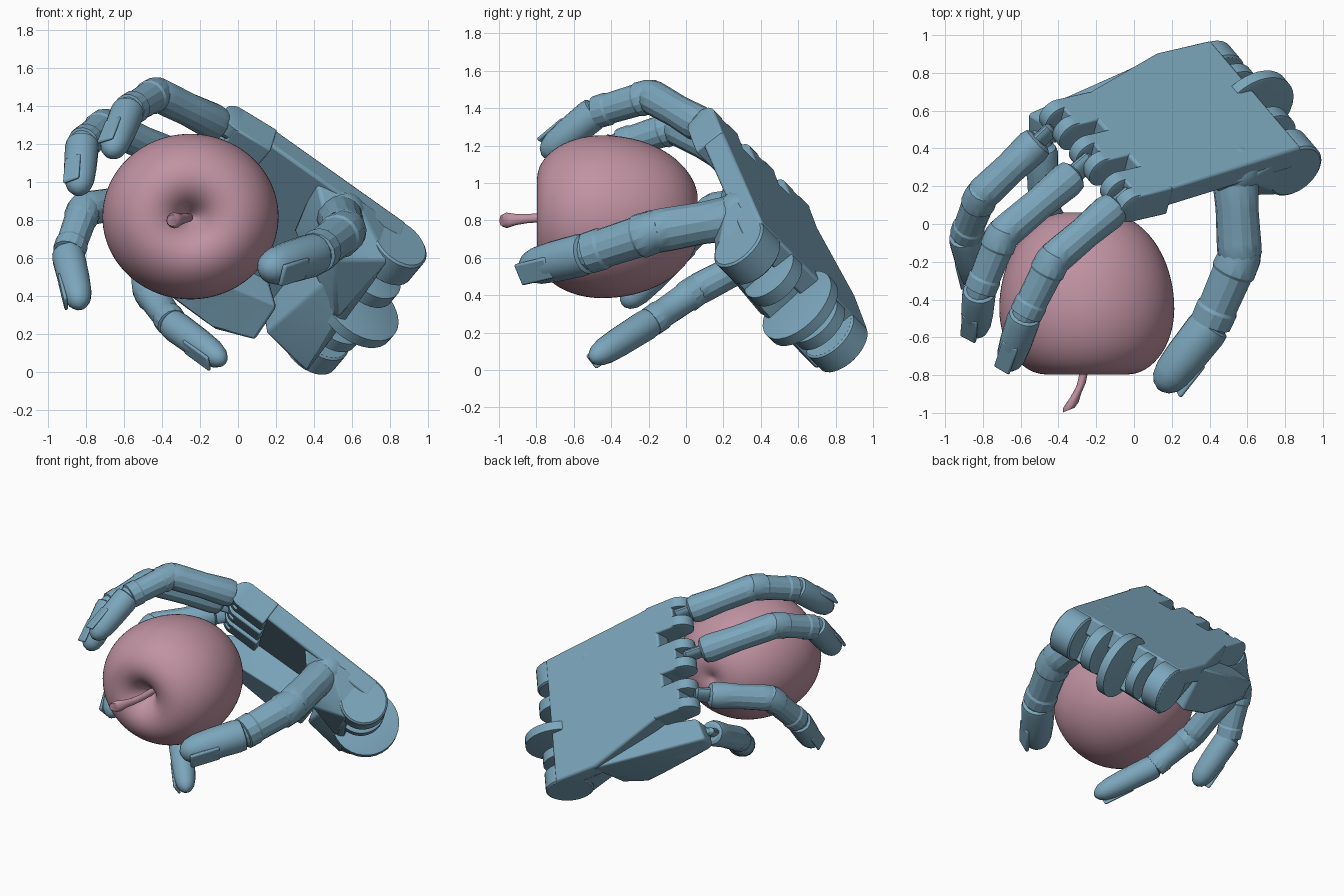
import bpy, bmesh, math
from mathutils import Vector as V, Matrix

if "Cube" in bpy.data.objects:
    bpy.data.objects.remove(bpy.data.objects["Cube"])


def material(name, col):
    m = bpy.data.materials.new(name)
    m.diffuse_color = (*col, 1)
    m.use_nodes = True
    m.node_tree.nodes["Principled BSDF"].inputs["Base Color"].default_value = m.diffuse_color
    return m


BLUE = material("steel_blue", (0.2, 0.38, 0.5))
PINK = material("dusty_pink", (0.53, 0.29, 0.36))


def finish(name, bm, mat, angle=35, bevel=0, subsurf=0):
    bmesh.ops.recalc_face_normals(bm, faces=bm.faces)
    me = bpy.data.meshes.new(name)
    bm.to_mesh(me)
    bm.free()
    ob = bpy.data.objects.new(name, me)
    bpy.context.collection.objects.link(ob)
    me.materials.append(mat)
    bpy.ops.object.select_all(action='DESELECT')
    ob.select_set(True)
    bpy.context.view_layer.objects.active = ob
    bpy.ops.object.shade_smooth_by_angle(angle=math.radians(angle))
    if bevel:
        b = ob.modifiers.new("bevel", 'BEVEL')
        b.width, b.segments, b.limit_method = bevel, 2, 'ANGLE'
    if subsurf:
        ob.modifiers.new("smooth", 'SUBSURF').levels = subsurf
    return ob


def skin(bm, rings):
    """Join rings of points into a closed skin."""
    rows = [[bm.verts.new(p) for p in r] for r in rings]
    n = len(rows[0])
    for a, b in zip(rows, rows[1:]):
        for i in range(n):
            bm.faces.new((a[i], a[(i + 1) % n], b[(i + 1) % n], b[i]))
    bm.faces.new(rows[0])
    bm.faces.new(rows[-1])


def tube(bm, p, q, up, profile, wide=1.0, n=18):
    """Round section from p to q; profile = (fraction, radius)."""
    d = q - p
    up = (up - d.normalized() * up.dot(d.normalized())).normalized()
    side = d.normalized().cross(up)
    skin(bm, [[p + d * t + (side * wide * math.cos(k * math.tau / n) + up * math.sin(k * math.tau / n)) * r
               for k in range(n)] for t, r in profile])
    return up, side


# Palm frame: a = knuckles to wrist, b = index to little side, c = out of the back
O = V((0, 0.2, 1.33))
E1 = V((0.837, 0.194, -0.511)).normalized()
E2 = V((-0.553, 0.596, -0.585))
E2 = (E2 - E1 * E2.dot(E1)).normalized()
N = E1.cross(E2).normalized()


def P(a, b, c):
    return O + E1 * a + E2 * b + N * c


def hull(name, pts, bevel=0.015):
    bm = bmesh.new()
    vs = [bm.verts.new(P(*p)) for p in pts]
    r = bmesh.ops.convex_hull(bm, input=vs)
    bmesh.ops.delete(bm, geom=[g for g in r["geom_interior"] if isinstance(g, bmesh.types.BMVert)], context='VERTS')
    bmesh.ops.dissolve_limit(bm, angle_limit=0.02, verts=bm.verts, edges=bm.edges)
    return finish(name, bm, BLUE, 30, bevel)


def slab(outline, top, bottom):
    return [(a, b, c) for a, b in outline for c in (top, bottom)]


def disc(name, a, c, b0, b1, r):
    bm = bmesh.new()
    tube(bm, P(a, b0, c), P(a, b1, c), N, [(0, r - 0.012), (0.06, r), (0.94, r), (1, r - 0.012)], n=32)
    return finish(name, bm, BLUE)


# Palm
hull("palm_plate", slab([(0.12, -0.08), (1.06, 0.0), (1.06, 0.94), (0.72, 0.94), (0.61, 0.74), (0.1, 0.74)], 0, -0.13))
hull("wrist_block", [(0.72, 0.5, -0.1), (0.72, 0.94, -0.02), (1.0, 0.02, 0), (1.0, 0.93, 0), (1.08, 0.93, -0.35),
                     (0.9, 0.05, -0.28), (1.04, 0.05, -0.33), (0.78, 0.86, -0.33), (1.02, 0.5, -0.36)])
hull("thumb_mound", [(0.5, -0.02, -0.1), (0.58, 0.32, -0.15), (0.66, 0.06, -0.28), (0.79, 0.17, -0.38),
                     (1.04, 0.02, -0.33), (1.02, 0.52, -0.37), (0.95, 0.0, -0.05), (0.72, -0.05, -0.1)])
hull("little_metacarpal", [(0.76, 0.94, -0.02), (0.61, 0.72, -0.02), (0.74, 0.7, -0.3), (0.75, 0.92, -0.36),
                           (0.55, 0.98, -0.38), (-0.02, 0.78, -0.19), (-0.05, 0.93, -0.22),
                           (-0.02, 0.8, -0.34), (-0.02, 0.93, -0.36), (0.1, 0.98, -0.3)])

# Knuckle lobes at the front of the palm
for i, b in enumerate((0.03, 0.35, 0.66)):
    hull(f"knuckle_arm_{i}", slab([(0.2, b - 0.11), (0.2, b + 0.11), (-0.02, b + 0.11), (-0.02, b - 0.11)], 0.0, -0.18), 0.01)
    for s in (-0.11, 0.03):
        disc(f"knuckle_fork_{i}", -0.02, -0.09, b + s, b + s + 0.08, 0.09)

# Wrist hinge lobes
for i, (b0, b1, r, a) in enumerate([(0.0, 0.17, 0.165, 1.06), (0.27, 0.36, 0.165, 1.06), (0.5, 0.57, 0.23, 1.12),
                                    (0.66, 0.74, 0.16, 1.07), (0.8, 0.94, 0.165, 1.06)]):
    disc(f"wrist_lobe_{i}", a, -0.168, b0, b1, r)


def finger(name, pts, r, joint=True):
    a, b, c, t = [V(p) for p in pts]
    up1 = b - (a + c) / 2
    up2 = c - (b + t) / 2
    s = a + (b - a) * (0.16 if joint else 0)
    # Hinge tongue into the palm
    if joint:
        bm = bmesh.new()
        tube(bm, a, b, up1, [(-0.03, r * 0.5), (0, r * 0.75), (0.25, r * 0.75)], 0.5)
        finish(name + "_hinge", bm, BLUE)
    # Proximal section
    bm = bmesh.new()
    tube(bm, s, b, up1, [(0, r * 0.7), (0.03, r * 0.95), (0.12, r * 1.06), (0.5, r * 0.96), (0.85, r * 1.0),
                         (0.97, r * 1.0), (1.06, r * 0.85), (1.13, r * 0.4)], n=14)
    finish(name + "_proximal", bm, BLUE, 25)
    # Middle section with a stepped collar
    bm = bmesh.new()
    tube(bm, b, c, up1 + up2, [(-0.22, r * 0.4), (-0.13, r * 0.85), (0, r * 0.99), (0.2, r * 1.02), (0.24, r * 0.94),
                               (0.72, r * 0.9), (0.76, r * 0.97), (0.95, r * 0.95), (0.96, r * 0.8),
                               (1.1, r * 0.7)], n=14)
    finish(name + "_middle", bm, BLUE, 25)
    # Fingertip
    bm = bmesh.new()
    up, side = tube(bm, c, t, up2, [(-0.06, r * 0.6), (-0.02, r * 0.92), (0.08, r * 0.97), (0.5, r * 0.93),
                                    (0.76, r * 0.85), (0.9, r * 0.69), (0.98, r * 0.45), (1.02, r * 0.15)])
    finish(name + "_tip", bm, BLUE, 40)
    # Nail
    bm = bmesh.new()
    d = (t - c).normalized()
    m = Matrix((side, d, up)).transposed().to_4x4()
    m.translation = c + (t - c) * 0.68 + up * r * 0.79
    bmesh.ops.create_cube(bm, size=1, matrix=m @ Matrix.Diagonal((r * 1.05, (t - c).length * 0.5, r * 0.22, 1)))
    finish(name + "_nail", bm, BLUE, 30, r * 0.1)


finger("index_finger", [(-0.03, 0.15, 1.27), (-0.43, -0.19, 1.465), (-0.58, -0.49, 1.375), (-0.67, -0.76, 1.15)], 0.092)
finger("middle_finger", [(-0.24, 0.33, 1.09), (-0.70, -0.06, 1.30), (-0.82, -0.36, 1.2), (-0.84, -0.58, 0.95)], 0.092)
finger("ring_finger", [(-0.44, 0.5, 0.92), (-0.81, 0.15, 0.86), (-0.895, -0.07, 0.62), (-0.83, -0.33, 0.35)], 0.09)
finger("little_finger", [(-0.5, 0.48, 0.65), (-0.47, 0.06, 0.43), (-0.34, -0.2, 0.25), (-0.08, -0.5, 0.06)], 0.086)
finger("thumb", [(0.53, 0.34, 0.83), (0.56, -0.17, 0.74), (0.4, -0.54, 0.62), (0.14, -0.87, 0.54)], 0.118, False)

# Thumb root joint
bm = bmesh.new()
bmesh.ops.create_icosphere(bm, subdivisions=3, radius=0.14, matrix=Matrix.Translation((0.54, 0.29, 0.82)))
finish("thumb_root", bm, BLUE)

# Apple, turned around an axis along y
prof = [(0.012, -0.64), (0.05, -0.69), (0.11, -0.765), (0.2, -0.805), (0.31, -0.785), (0.41, -0.69), (0.462, -0.56),
        (0.475, -0.42), (0.445, -0.24), (0.365, -0.08), (0.25, 0.025), (0.13, 0.07), (0.05, 0.055), (0.012, 0.035)]
bm = bmesh.new()
skin(bm, [[V((-0.25 + r * math.cos(k * math.tau / 24), y, 0.82 + 0.94 * r * math.sin(k * math.tau / 24)))
           for k in range(24)] for r, y in prof])
finish("apple", bm, PINK, 180, subsurf=2)

# Apple stem
bm = bmesh.new()
skin(bm, [[V((x + r * math.cos(k * math.tau / 12), y + 0.4 * r * math.cos(k * math.tau / 12), z + r * math.sin(k * math.tau / 12)))
           for k in range(12)]
          for x, y, z, r in [(-0.26, -0.63, 0.815, 0.024), (-0.26, -0.76, 0.815, 0.023), (-0.28, -0.85, 0.81, 0.025),
                             (-0.31, -0.91, 0.805, 0.03), (-0.335, -0.96, 0.80, 0.042), (-0.345, -0.985, 0.80, 0.03)]])
finish("apple_stem", bm, PINK, 50)
